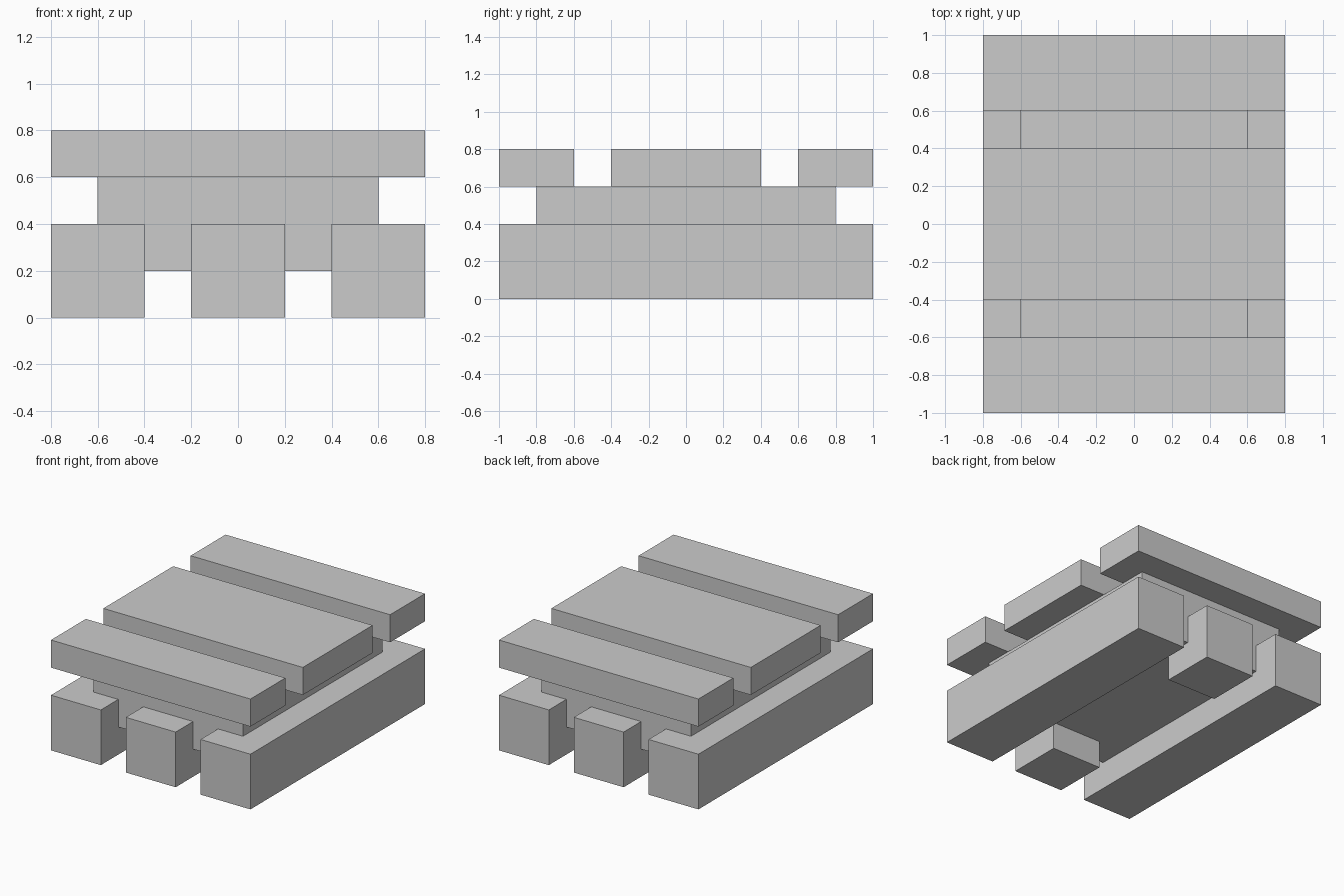
import bpy

# Remove the default cube only
cube = bpy.data.objects.get("Cube")
if cube:
    bpy.data.objects.remove(cube, do_unlink=True)

# Single plain grey
GREY = (0.6, 0.6, 0.6, 1.0)
grey = bpy.data.materials.new("plain grey")
grey.use_nodes = True
grey.diffuse_color = GREY
grey.node_tree.nodes["Principled BSDF"].inputs["Base Color"].default_value = GREY


def box(name, x, y, z):
    """Flat-faced block spanning the given (low, high) ranges."""
    spans = (x, y, z)
    bpy.ops.mesh.primitive_cube_add(size=1, location=[(lo + hi) / 2 for lo, hi in spans])
    ob = bpy.context.object
    ob.name = name
    ob.scale = [hi - lo for lo, hi in spans]
    bpy.ops.object.transform_apply(location=False, rotation=False, scale=True)
    ob.data.materials.append(grey)
    return ob


# Central body holding the slats and feet together
box("core_block", (-0.6, 0.6), (-0.8, 0.8), (0.2, 0.6))

# Long side runners
for side, x in (("left", (0.4, 0.8)), ("right", (-0.8, -0.4))):
    box(side + "_runner", x, (-1, 1), (0, 0.4))

# Short feet and narrow slats at both ends
for end, y in (("front", (-1, -0.6)), ("back", (0.6, 1))):
    box(end + "_foot", (-0.2, 0.2), y, (0, 0.4))
    box(end + "_slat", (-0.8, 0.8), y, (0.6, 0.8))

# Wide slat across the middle
box("middle_slat", (-0.8, 0.8), (-0.4, 0.4), (0.6, 0.8))
